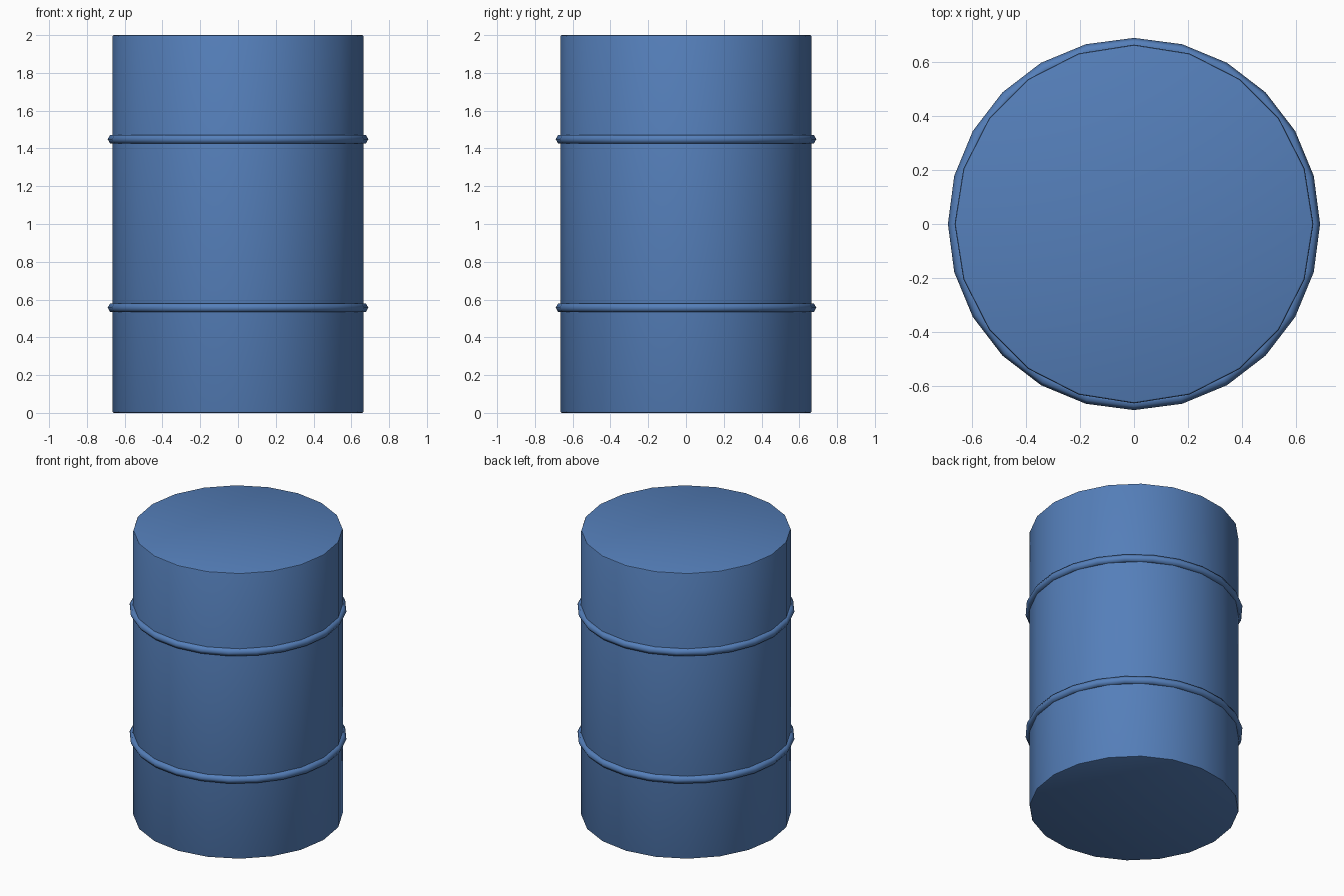
import bpy
import math

default = bpy.data.objects.get("Cube")
if default:
    bpy.data.objects.remove(default, do_unlink=True)

HEIGHT = 2.0
RADIUS = 0.665

# Blue paint
paint = bpy.data.materials.new("blue_paint")
paint.use_nodes = True
blue = (0.09, 0.212, 0.49, 1)
paint.diffuse_color = blue
paint.node_tree.nodes["Principled BSDF"].inputs["Base Color"].default_value = blue


def finish(name):
    obj = bpy.context.object
    obj.name = name
    obj.data.materials.append(paint)
    return obj


# Drum body with a slim rounded rim
bpy.ops.mesh.primitive_cylinder_add(vertices=20, radius=RADIUS, depth=HEIGHT,
                                    location=(0, 0, HEIGHT / 2))
body = finish("drum_body")
rim = body.modifiers.new("rim_bevel", "BEVEL")
rim.width = 0.008
rim.segments = 2
rim.limit_method = "ANGLE"
rim.angle_limit = math.radians(60)
bpy.ops.object.modifier_apply(modifier=rim.name)
bpy.ops.object.shade_smooth_by_angle(angle=math.radians(40))

# Raised hoops around the body
for name, z in (("lower_hoop", 0.557), ("upper_hoop", 1.449)):
    bpy.ops.mesh.primitive_torus_add(major_segments=24, minor_segments=6,
                                     major_radius=0.663, minor_radius=0.027,
                                     location=(0, 0, z))
    finish(name)
    bpy.ops.object.shade_smooth()
